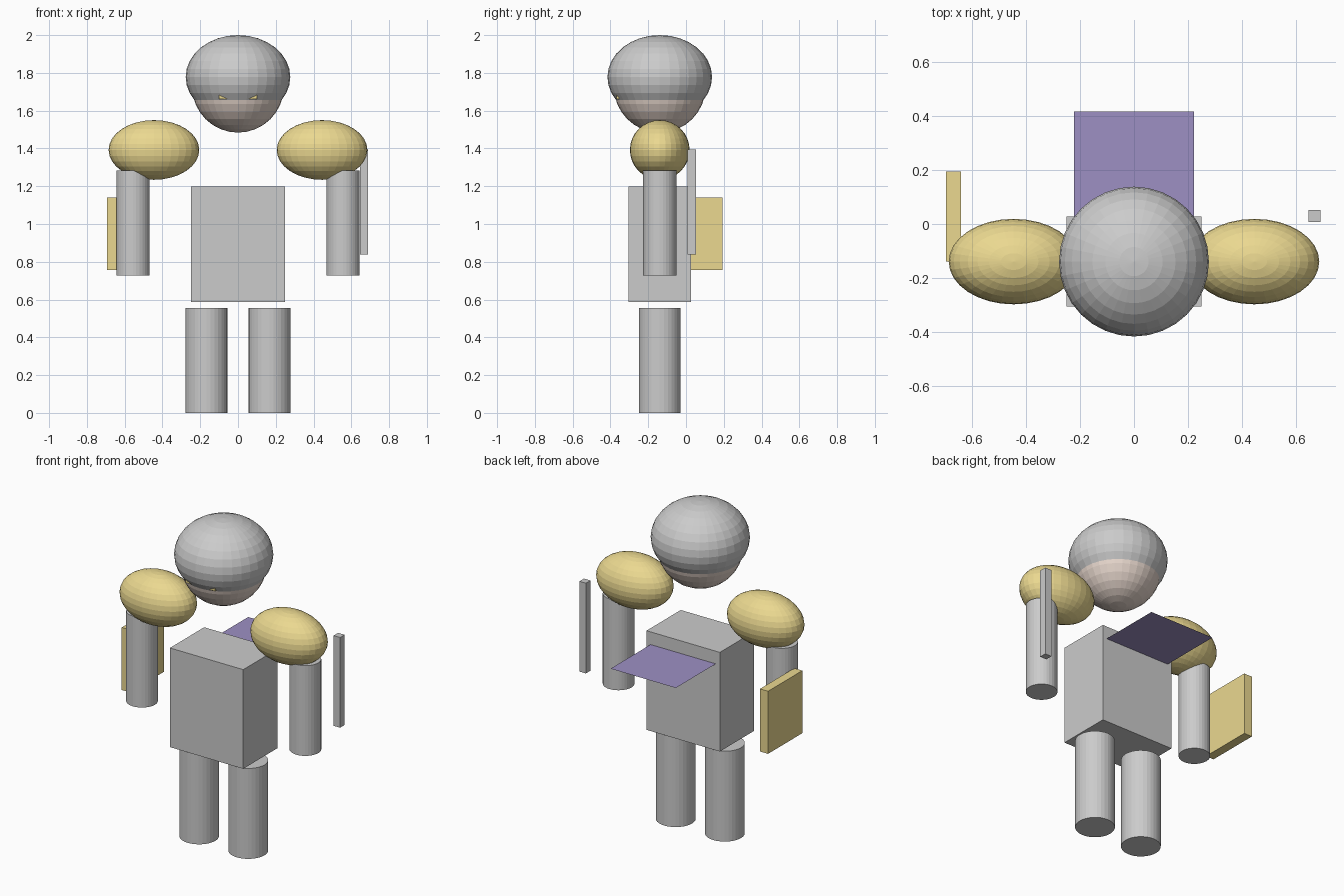
import bpy

if "Cube" in bpy.data.objects:
    bpy.data.objects.remove(bpy.data.objects["Cube"])

AXIS_Y = -0.139  # body centre line; cape extends behind it


def material(name, rgb):
    m = bpy.data.materials.new(name)
    m.diffuse_color = (*rgb, 1)
    m.use_nodes = True
    m.node_tree.nodes["Principled BSDF"].inputs["Base Color"].default_value = m.diffuse_color
    return m


gold = material("gold", (0.83, 0.69, 0.28))
skin = material("skin", (0.80, 0.68, 0.61))
purple = material("purple", (0.34, 0.28, 0.55))
silver = material("silver", (0.75, 0.75, 0.77))


def finish(name, mat):
    ob = bpy.context.object
    ob.name = name
    if mat:
        ob.data.materials.append(mat)
    return ob


def box(name, loc, size, mat=None):
    bpy.ops.mesh.primitive_cube_add(size=1, location=loc)
    bpy.context.object.scale = size
    return finish(name, mat)


def ball(name, loc, radii, mat=None):
    bpy.ops.mesh.primitive_uv_sphere_add(segments=32, ring_count=16, radius=1, location=loc)
    bpy.context.object.scale = radii
    return finish(name, mat)


def tube(name, x, z0, z1, r):
    bpy.ops.mesh.primitive_cylinder_add(vertices=32, radius=r, depth=z1 - z0,
                                        location=(x, AXIS_Y, (z0 + z1) / 2))
    return finish(name, None)


# torso
box("torso", (0, AXIS_Y, 0.893), (0.499, 0.333, 0.61))

# head, helmet and the visor slit whose corners poke out under the rim
ball("head", (0, AXIS_Y, 1.727), (0.243, 0.243, 0.243), skin)
ball("helmet", (0, AXIS_Y, 1.778), (0.277, 0.277, 0.222))
box("visor", (0, -0.345, 1.685), (0.2, 0.044, 0.044), gold)

# paired limbs and shoulder guards
for side, s in (("left", 1), ("right", -1)):
    tube(side + "_leg", s * 0.167, 0, 0.556, 0.111)
    tube(side + "_arm", s * 0.556, 0.727, 1.282, 0.0885)
    ball(side + "_shoulder_guard", (s * 0.445, AXIS_Y, 1.392), (0.24, 0.158, 0.158), gold)

# flat cape sheet behind the back
bpy.ops.mesh.primitive_plane_add(size=0.444, location=(0, 0.194, 1.12))
finish("cape", purple)

# sword blade and shield
box("sword", (0.667, 0.03, 1.116), (0.044, 0.044, 0.555), silver)
box("shield", (-0.667, 0.028, 0.949), (0.055, 0.333, 0.385), gold)
